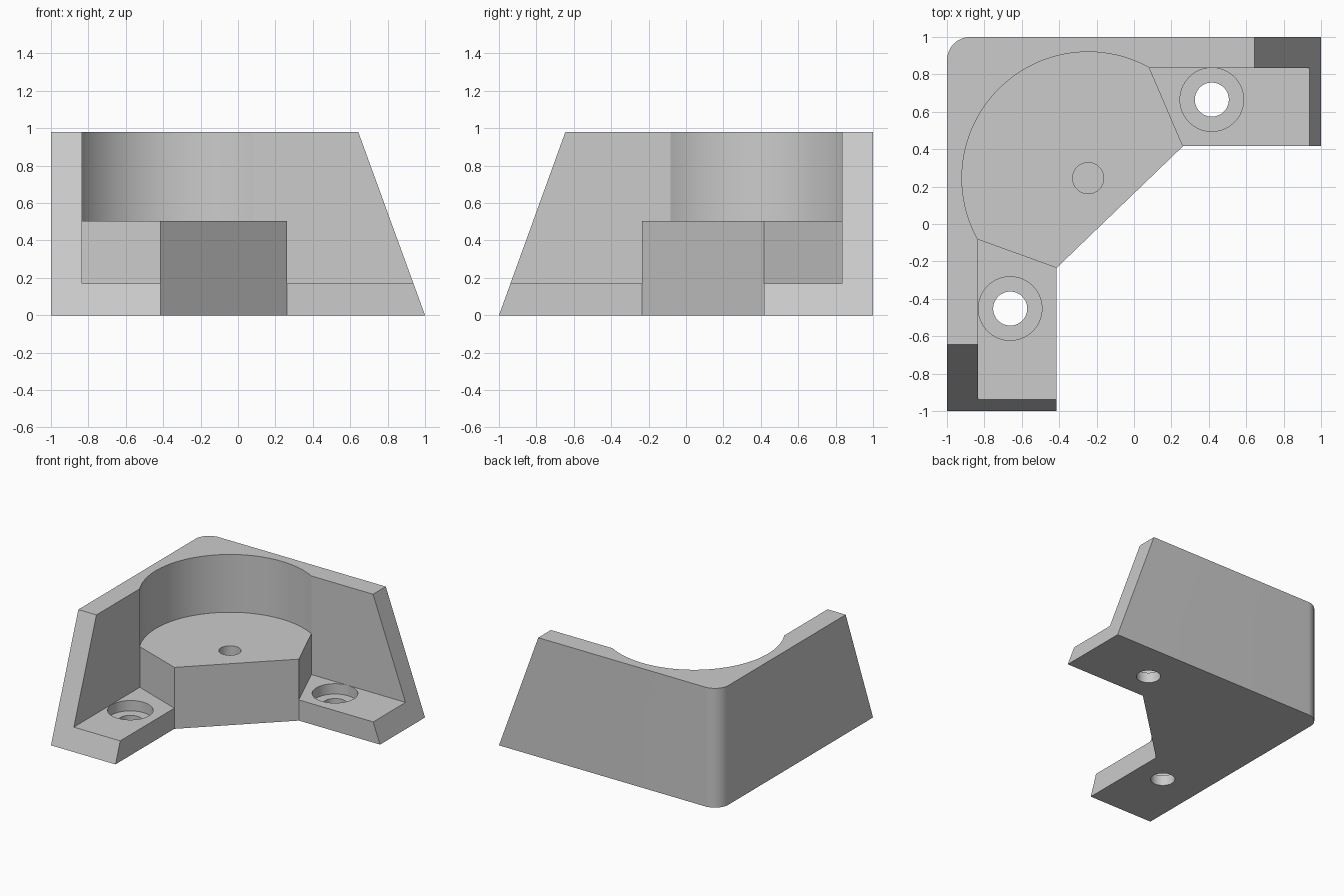
import bpy, bmesh
from math import cos, sin, radians

cube = bpy.data.objects.get("Cube")
if cube:
    bpy.data.objects.remove(cube, do_unlink=True)

grey = bpy.data.materials.new("light grey")
grey.use_nodes = True
grey.diffuse_color = (0.6, 0.6, 0.6, 1)
grey.node_tree.nodes["Principled BSDF"].inputs["Base Color"].default_value = (0.6, 0.6, 0.6, 1)


def arc(cx, cy, r, a0, a1, n):
    steps = [radians(a0 + (a1 - a0) * i / n) for i in range(n + 1)]
    return [(cx + r * cos(a), cy + r * sin(a)) for a in steps]


def prism(name, outline, z0, z1, move_top=lambda x, y: (x, y)):
    """Extrude a counter-clockwise plan outline, optionally shifting its top."""
    bm = bmesh.new()
    low = [bm.verts.new((x, y, z0)) for x, y in outline]
    high = [bm.verts.new((*move_top(x, y), z1)) for x, y in outline]
    bm.faces.new(low[::-1])
    bm.faces.new(high)
    for i in range(len(low)):
        j = (i + 1) % len(low)
        bm.faces.new((low[i], low[j], high[j], high[i]))
    bmesh.ops.recalc_face_normals(bm, faces=bm.faces)
    mesh = bpy.data.meshes.new(name)
    bm.to_mesh(mesh)
    bm.free()
    mesh.materials.append(grey)
    obj = bpy.data.objects.new(name, mesh)
    bpy.context.collection.objects.link(obj)
    return obj


def cylinder(name, centre, r, z0, z1):
    return prism(name, arc(*centre, r, 0, 354.375, 63), z0, z1)


HEIGHT, SHELF, FLOOR, ABOVE = 0.98, 0.505, 0.17, 1.2
LEFT_CORNER, FRONT_CORNER = (0.262, 0.416), (-0.414, -0.235)


# L-shaped block with a rounded back corner and sloping ends
def slope_ends(x, y):
    return (0.643 if x > 0.99 else x, -0.645 if y < -0.99 else y)


plan = [(-1, -1), (-0.414, -1), FRONT_CORNER, LEFT_CORNER, (1, 0.416), (1, 1)]
plan += arc(-0.875, 0.875, 0.125, 90, 180, 16)
body = prism("corner_bracket", plan, 0, HEIGHT, slope_ends)

# Round pocket above the middle shelf
rim = arc(-0.245, 0.245, 0.675, 61, 209, 60)
pocket = prism("pocket_cutter", rim + [(-0.8, -0.4), (-0.2, -0.6), (0.6, 0.2), (0.4, 0.8)],
               SHELF, ABOVE)


# Open space above each foot, leaving the outer walls and the shelf block
def beyond(start, corner):
    return tuple(c + 0.3 * (c - s) for s, c in zip(start, corner))


left_end, front_end = rim[0], rim[-1]
left_space = prism("left_foot_cutter",
                   [left_end, beyond(left_end, LEFT_CORNER), (1.2, 0.2), (1.2, left_end[1])],
                   FLOOR, ABOVE)
front_space = prism("front_foot_cutter",
                    [front_end, (front_end[0], -1.2), (-0.2, -1.2),
                     beyond(front_end, FRONT_CORNER)], FLOOR, ABOVE)
cutters = [pocket, left_space, front_space]

# Counterbored screw holes and the blind hole in the shelf
for side, centre in (("left", (0.416, 0.665)), ("front", (-0.662, -0.452))):
    cutters.append(cylinder(side + "_counterbore_cutter", centre, 0.17, 0.085, 0.4))
    cutters.append(cylinder(side + "_screw_hole_cutter", centre, 0.091, -0.1, 0.3))
cutters.append(cylinder("shelf_hole_cutter", (-0.245, 0.245), 0.083, 0.17, 0.8))

bpy.ops.object.select_all(action="DESELECT")
bpy.context.view_layer.objects.active = body
body.select_set(True)
for cutter in cutters:
    cutter.hide_render = True
    mod = body.modifiers.new(cutter.name, "BOOLEAN")
    mod.operation = "DIFFERENCE"
    mod.solver = "EXACT"
    mod.object = cutter
    bpy.ops.object.modifier_apply(modifier=mod.name)
    bpy.data.objects.remove(cutter, do_unlink=True)

bpy.ops.object.shade_smooth_by_angle(angle=radians(20))
